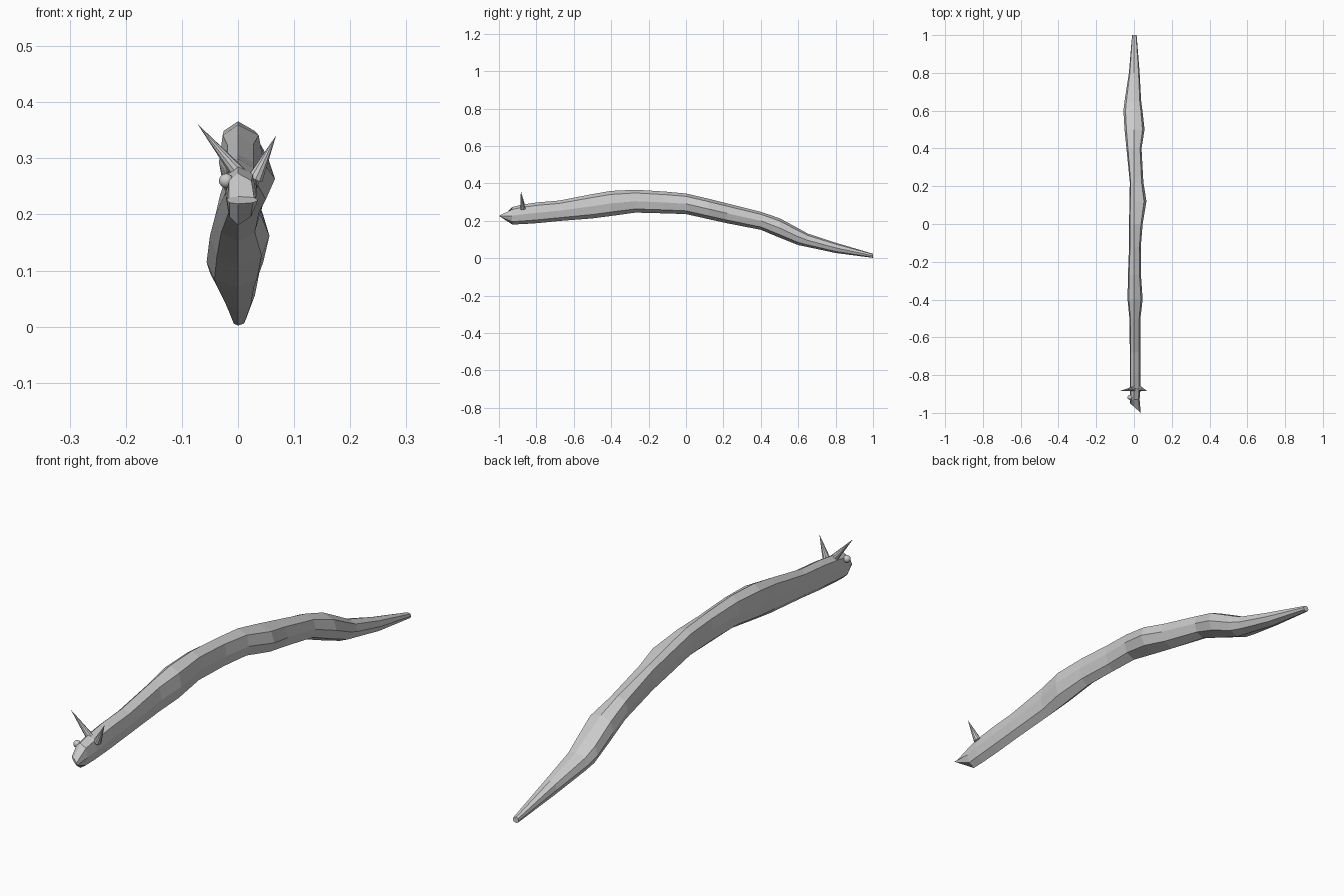
import bpy, bmesh
from mathutils import Vector

if "Cube" in bpy.data.objects:
    bpy.data.objects.remove(bpy.data.objects["Cube"])

# Body stations: y, left x, right x, bottom z, top z
STATIONS = [
    (-0.93, -0.020, 0.030, 0.181, 0.273),
    (-0.88, -0.022, 0.033, 0.182, 0.286),
    (-0.79, -0.022, 0.034, 0.188, 0.299),
    (-0.68, -0.022, 0.034, 0.199, 0.308),
    (-0.50, -0.024, 0.034, 0.213, 0.343),
    (-0.40, -0.034, 0.046, 0.226, 0.360),
    (-0.27, -0.032, 0.037, 0.244, 0.366),
    (-0.12, -0.026, 0.036, 0.240, 0.357),
    (0.00, -0.026, 0.046, 0.236, 0.346),
    (0.12, -0.024, 0.066, 0.209, 0.318),
    (0.22, -0.022, 0.050, 0.187, 0.293),
    (0.40, -0.040, 0.040, 0.152, 0.248),
    (0.50, -0.050, 0.056, 0.110, 0.214),
    (0.60, -0.056, 0.045, 0.070, 0.160),
    (0.65, -0.050, 0.038, 0.060, 0.132),
    (0.80, -0.027, 0.030, 0.028, 0.083),
    (1.00, -0.010, 0.014, 0.002, 0.024),
]


def ring_points(y, x0, x1, z0, z1):
    h = z1 - z0
    half = [(0.0, 1.0), (0.8, 0.86), (1.0, 0.5), (0.75, 0.16), (0.0, 0.0)]
    right = [(a * x1, z0 + b * h) for a, b in half]
    left = [(a * x0, z0 + b * h) for a, b in half[1:4]][::-1]
    return [Vector((x, y, z)) for x, z in right + left]


def add_mesh(name, bm):
    bmesh.ops.recalc_face_normals(bm, faces=bm.faces)
    mesh = bpy.data.meshes.new(name)
    bm.to_mesh(mesh)
    bm.free()
    obj = bpy.data.objects.new(name, mesh)
    bpy.context.collection.objects.link(obj)
    return obj


# Body with a thin, slanted snout edge in front
snout = ring_points(0, -0.02, 0.036, 0.219, 0.232)
for p in snout:
    p.y = -0.968 - 0.89 * p.x
bm = bmesh.new()
rings = [[bm.verts.new(p) for p in pts]
         for pts in [snout] + [ring_points(*s) for s in STATIONS]]
for a, b in zip(rings, rings[1:]):
    for i in range(8):
        j = (i + 1) % 8
        bm.faces.new((a[i], a[j], b[j], b[i]))
bm.faces.new(rings[0])
bm.faces.new(rings[-1])
add_mesh("body", bm)


# Horns
def horn(name, base, tip, radius):
    base, tip = Vector(base), Vector(tip)
    axis = tip - base
    bpy.ops.mesh.primitive_cone_add(vertices=10, radius1=radius, radius2=0,
                                    depth=axis.length, location=(base + tip) / 2)
    obj = bpy.context.object
    obj.name = name
    obj.rotation_euler = axis.to_track_quat('Z', 'Y').to_euler()
    bpy.ops.object.shade_smooth_by_angle()


horn("left_horn", (0.002, -0.872, 0.272), (-0.072, -0.883, 0.361), 0.014)
horn("right_horn", (0.031, -0.872, 0.264), (0.068, -0.883, 0.341), 0.014)

# Eye
bpy.ops.mesh.primitive_uv_sphere_add(segments=16, ring_count=8, radius=0.013,
                                     location=(-0.021, -0.918, 0.26))
bpy.context.object.name = "eye"
bpy.ops.object.shade_smooth_by_angle()
